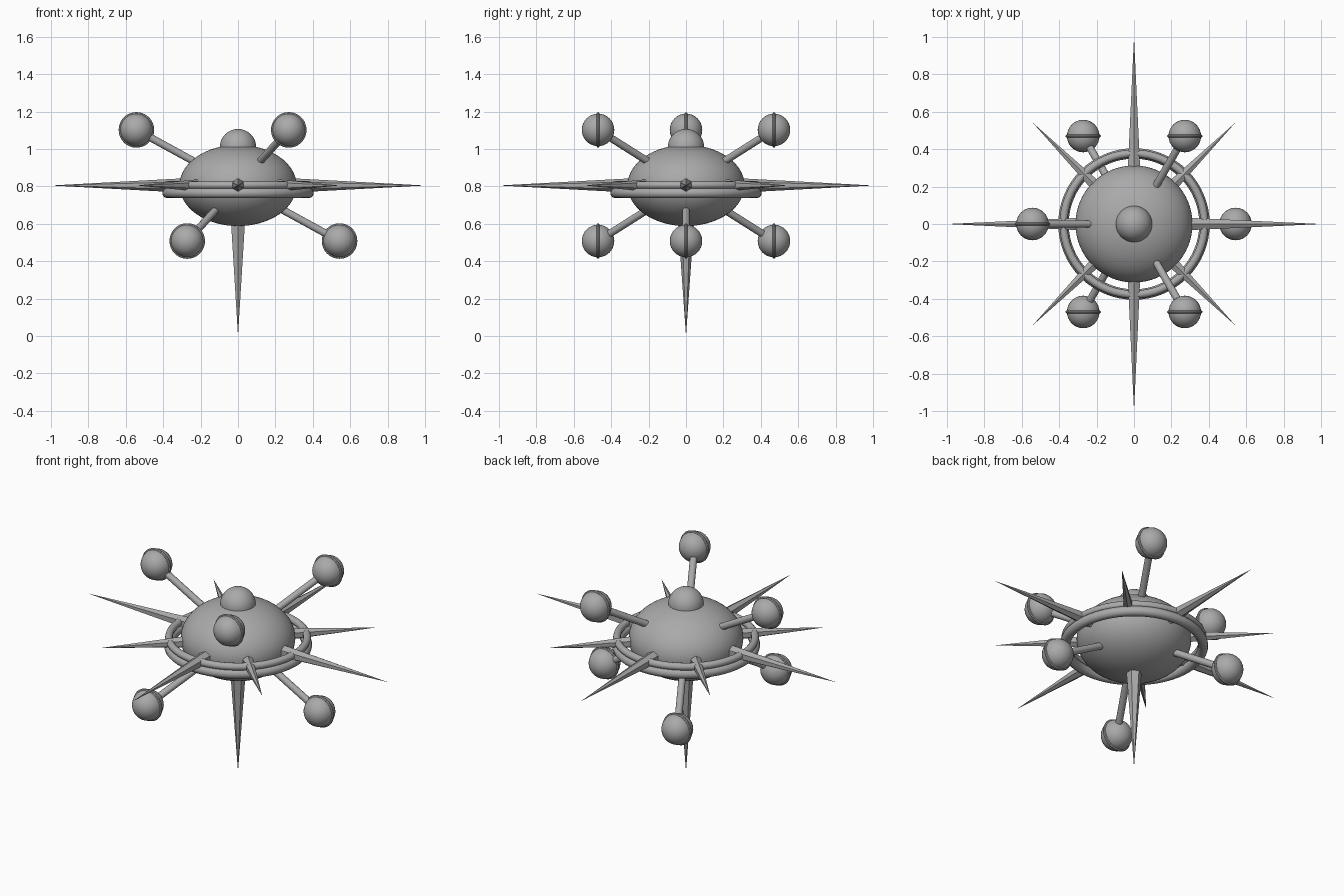
import bpy, math
from mathutils import Vector

if "Cube" in bpy.data.objects:
    bpy.data.objects.remove(bpy.data.objects["Cube"])

grey = bpy.data.materials.new("plain_grey")
grey.diffuse_color = (0.4, 0.4, 0.4, 1)
grey.use_nodes = True
grey.node_tree.nodes["Principled BSDF"].inputs["Base Color"].default_value = grey.diffuse_color
C = Vector((0, 0, 0.805))  # hull centre


def finish(name, angle=40):
    ob = bpy.context.object
    ob.name = name
    ob.data.materials.append(grey)
    bpy.ops.object.shade_smooth_by_angle(angle=math.radians(angle))
    return ob


def ball(name, loc, r, squash=1.0, seg=48):
    bpy.ops.mesh.primitive_uv_sphere_add(segments=seg, ring_count=seg // 2, radius=r, location=loc)
    bpy.context.object.scale.z = squash
    return finish(name)


def ring(name, loc, major, minor, rot=(0, 0, 0), seg=64, sides=12):
    bpy.ops.mesh.primitive_torus_add(location=loc, rotation=rot, major_radius=major,
                                     minor_radius=minor, major_segments=seg, minor_segments=sides)
    return finish(name)


def rod(name, a, b, r1, r2, sides, roll=0.0):
    d = b - a
    q = d.to_track_quat('Z', 'Y')
    bpy.ops.mesh.primitive_cone_add(vertices=sides, radius1=r1, radius2=r2,
                                    depth=d.length, location=(a + b) / 2)
    ob = bpy.context.object
    ob.rotation_euler = q.to_euler()
    return finish(name)


# Hull and top dome
ball("hull", C, 0.313, 0.217 / 0.313, 64)
ball("top_dome", (0, 0, 1.01), 0.097)

# Two stacked rings round the hull
ring("upper_ring", (0, 0, 0.807), 0.377, 0.021)
ring("lower_ring", (0, 0, 0.765), 0.377, 0.028)

# Eight level spikes, long and short in turn, and one pointing down
for i in range(8):
    a = i * math.pi / 4
    reach = 1.0 if i % 2 == 0 else 0.765
    tip = C + Vector((math.cos(a), math.sin(a), 0)) * reach
    rod(f"spike_{i + 1}", C, tip, 0.054, 0, 6)
rod("bottom_spike", C, Vector((0, 0, 0)), 0.057, 0, 6)

# Six pods on struts, raised and lowered in turn
for i in range(6):
    a = i * math.pi / 3
    dz = -0.297 if i % 2 == 0 else 0.297
    p = C + Vector((0.543 * math.cos(a), 0.543 * math.sin(a), dz))
    rod(f"strut_{i + 1}", C.lerp(p, 0.3), p, 0.02, 0.02, 16)
    ball(f"pod_{i + 1}", p, 0.087, seg=32)
    ring(f"pod_band_{i + 1}", p, 0.087, 0.008, (math.pi / 2, 0, 0), 48, 8)
